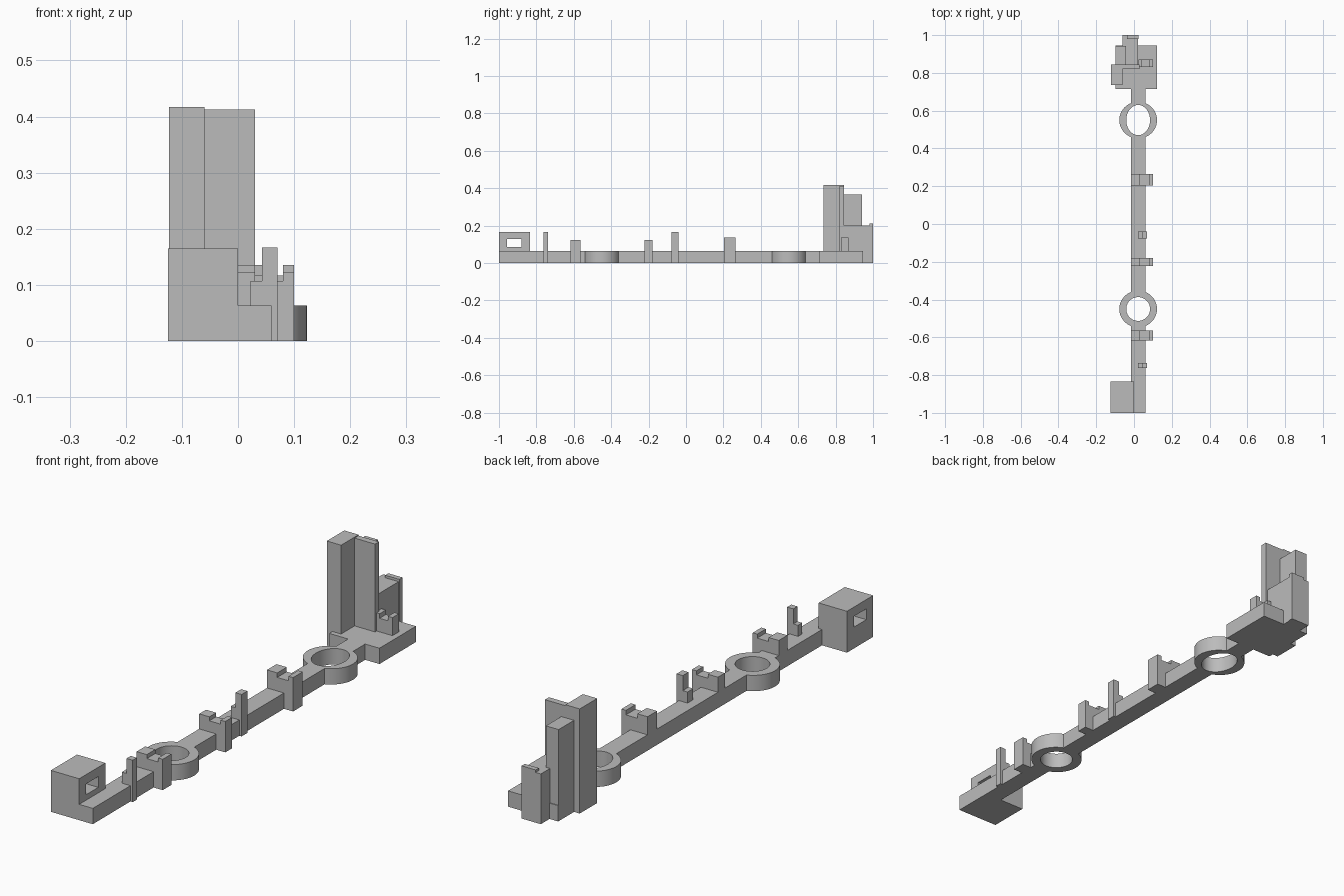
import bpy, bmesh
from math import cos, sin, pi, radians

cube = bpy.data.objects.get("Cube")
if cube:
    bpy.data.objects.remove(cube, do_unlink=True)

COLOUR = (0.5, 0.5, 0.5, 1)
grey = bpy.data.materials.new("plain_grey")
grey.use_nodes = True
grey.diffuse_color = COLOUR
grey.node_tree.nodes["Principled BSDF"].inputs["Base Color"].default_value = COLOUR


def finish(name, bm):
    bmesh.ops.recalc_face_normals(bm, faces=bm.faces)
    mesh = bpy.data.meshes.new(name)
    bm.to_mesh(mesh)
    bm.free()
    mesh.materials.append(grey)
    obj = bpy.data.objects.new(name, mesh)
    bpy.context.collection.objects.link(obj)
    return obj


def prism(name, profile, y0, y1):
    """Extrude an x-z profile from y0 to y1."""
    bm = bmesh.new()
    face = bm.faces.new([bm.verts.new((x, y0, z)) for x, z in profile])
    new = bmesh.ops.extrude_face_region(bm, geom=[face])["geom"]
    verts = [v for v in new if isinstance(v, bmesh.types.BMVert)]
    bmesh.ops.translate(bm, verts=verts, vec=(0, y1 - y0, 0))
    return finish(name, bm)


def box(name, x0, x1, y0, y1, top, bottom=0):
    return prism(name, [(x0, bottom), (x1, bottom), (x1, top), (x0, top)], y0, y1)


def frame(name, outer, inner, place, low, high):
    """Solid between two matching loops, with an open hole through it."""
    bm = bmesh.new()
    loops = [[bm.verts.new(place(a, b, d)) for a, b in loop]
             for loop, d in ((outer, low), (outer, high), (inner, high), (inner, low))]
    n = len(outer)
    for k in range(4):
        p, q = loops[k], loops[(k + 1) % 4]
        for i in range(n):
            j = (i + 1) % n
            bm.faces.new((p[i], p[j], q[j], q[i]))
    return finish(name, bm)


def ellipse(cx, cy, rx, ry, n=64):
    return [(cx + rx * cos(2 * pi * i / n), cy + ry * sin(2 * pi * i / n)) for i in range(n)]


def rect(a0, a1, b0, b1):
    return [(a0, b0), (a1, b0), (a1, b1), (a0, b1)]


# Long base bar, broken at the two rings
BASE = 0.063
LEFT, RIGHT = -0.015, 0.06
for name, y0, y1 in (("front_bar", -1, -0.535), ("middle_bar", -0.365, 0.46),
                     ("rear_bar", 0.637, 0.73)):
    box(name, LEFT, RIGHT, y0, y1, BASE)

# Rings set into the bar
for name, cy, hole in (("front_ring", -0.45, 0.063), ("rear_ring", 0.55, 0.08)):
    ring = frame(name, ellipse(0.022, cy, 0.1, 0.097), ellipse(0.022, cy, 0.063, hole),
                 lambda a, b, d: (a, b, d), 0, BASE)
    bpy.ops.object.select_all(action='DESELECT')
    ring.select_set(True)
    bpy.context.view_layer.objects.active = ring
    bpy.ops.object.shade_smooth_by_angle(angle=radians(30))

# End block with a window running through it sideways
frame("window_block", rect(-1, -0.835, 0, 0.165), rect(-0.957, -0.88, 0.085, 0.128),
      lambda a, b, d: (d, a, b), -0.125, 0)


# Notched blocks straddling the bar
def notched_block(name, x0, y0, y1, notch, top):
    prism(name, [(x0, 0), (0.1, 0), (0.1, top), (0.08, top), (0.08, notch),
                 (0.03 + x0 - LEFT if x0 > 0 else 0.03, notch),
                 (0.03 + x0 - LEFT if x0 > 0 else 0.03, top), (x0, top)], y0, y1)


notched_block("front_notched_block", LEFT, -0.617, -0.563, 0.107, 0.123)
notched_block("middle_notched_block", LEFT, -0.223, -0.18, 0.107, 0.123)
notched_block("rear_notched_block", LEFT, 0.204, 0.264, 0.117, 0.135)
prism("plate_notched_block", [(0.024, 0), (0.1, 0), (0.1, 0.135), (0.08, 0.135),
                              (0.08, 0.117), (0.043, 0.117), (0.043, 0.135),
                              (0.024, 0.135)], 0.83, 0.87)

# Stepped pegs
for name, y0, y1 in (("front_peg", -0.763, -0.737), ("middle_peg", -0.077, -0.041)):
    prism(name, [(0.022, 0), (0.07, 0), (0.07, 0.167), (0.043, 0.167),
                 (0.043, 0.107), (0.022, 0.107)], y0, y1)

# Rear plate and its cluster of towers
box("rear_plate", -0.098, 0.123, 0.715, 0.945, BASE)
box("tall_tower", -0.123, -0.06, 0.735, 0.845, 0.417)
box("tall_slab", -0.06, 0.03, 0.82, 0.845, 0.413)
box("medium_tower", -0.098, -0.042, 0.845, 0.942, 0.365)
box("low_tower", -0.06, 0.022, 0.845, 0.985, 0.2)
box("low_tower_back", -0.06, 0.022, 0.985, 1, 0.2)
box("low_tower_cap", -0.037, 0.025, 0.98, 1, 0.21)
